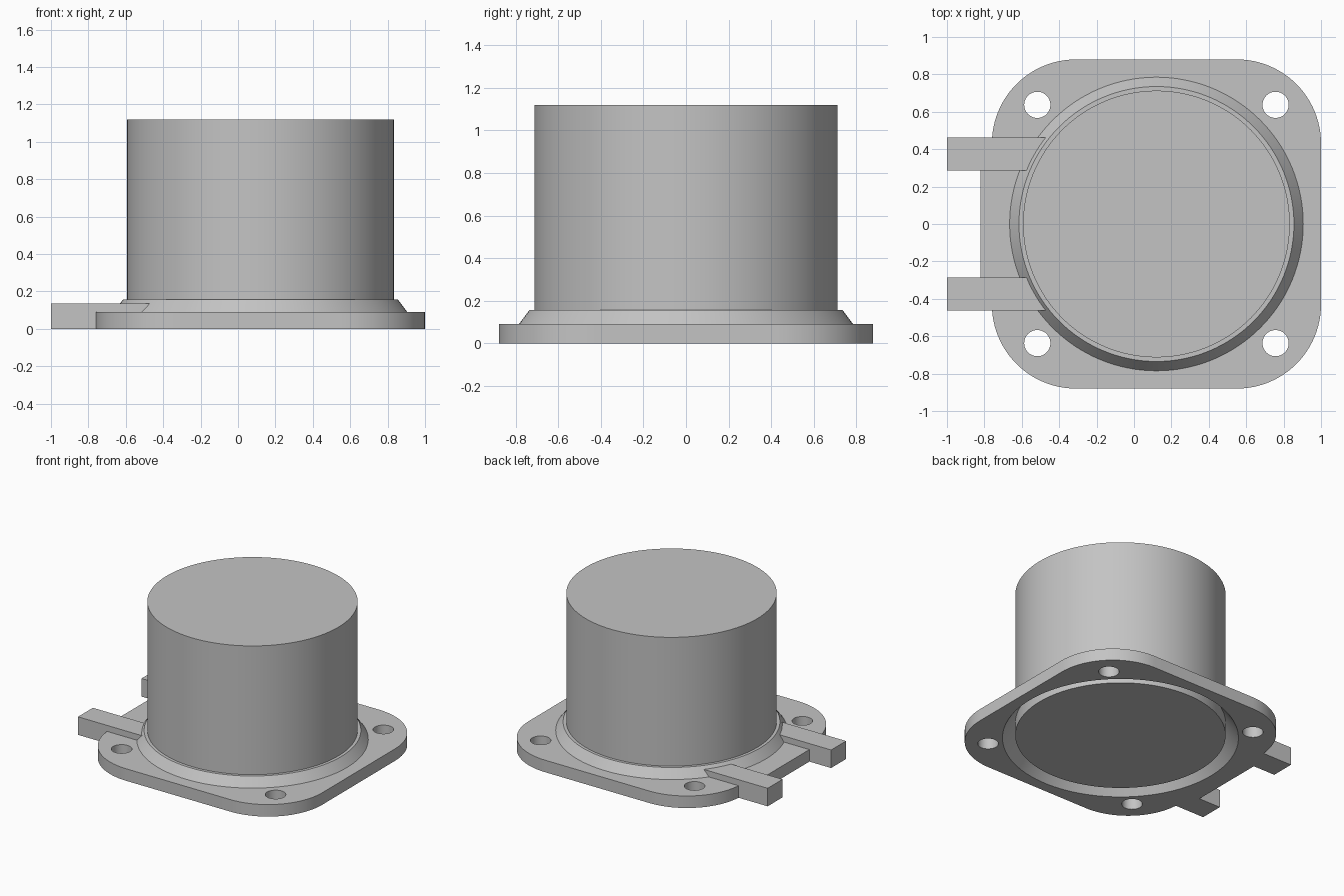
import bpy, bmesh, math

if "Cube" in bpy.data.objects:
    bpy.data.objects.remove(bpy.data.objects["Cube"], do_unlink=True)

CX = 0.12          # axis of the can
HALF = 0.88        # half width of the flange plate
CORNER = 0.45      # flange corner radius
PLATE_TOP = 0.09

grey = bpy.data.materials.new("plain grey")
grey.use_nodes = True
colour = (0.55, 0.55, 0.55, 1)
grey.diffuse_color = colour
grey.node_tree.nodes["Principled BSDF"].inputs["Base Color"].default_value = colour


def finish(name, bm):
    bmesh.ops.recalc_face_normals(bm, faces=bm.faces)
    mesh = bpy.data.meshes.new(name)
    bm.to_mesh(mesh)
    bm.free()
    mesh.materials.append(grey)
    obj = bpy.data.objects.new(name, mesh)
    bpy.context.collection.objects.link(obj)
    return obj


def prism(name, outline, z0, z1):
    bm = bmesh.new()
    face = bm.faces.new([bm.verts.new((x, y, z0)) for x, y in outline])
    top = bmesh.ops.extrude_face_region(bm, geom=[face])
    verts = [v for v in top["geom"] if isinstance(v, bmesh.types.BMVert)]
    bmesh.ops.translate(bm, verts=verts, vec=(0, 0, z1 - z0))
    return finish(name, bm)


def box(name, x0, x1, y0, y1, z0, z1):
    return prism(name, [(x0, y0), (x1, y0), (x1, y1), (x0, y1)], z0, z1)


def frustum(name, x, y, r0, r1, z0, z1, sides=128):
    bm = bmesh.new()
    bmesh.ops.create_cone(bm, cap_ends=True, segments=sides, radius1=r0,
                          radius2=r1, depth=z1 - z0)
    bmesh.ops.translate(bm, verts=bm.verts, vec=(x, y, (z0 + z1) / 2))
    return finish(name, bm)


def combine(target, tool, operation):
    mod = target.modifiers.new(operation.lower(), "BOOLEAN")
    mod.operation, mod.object, mod.solver = operation, tool, "EXACT"
    bpy.context.view_layer.update()
    select(target)
    bpy.ops.object.modifier_apply(modifier=mod.name)
    bpy.data.objects.remove(tool, do_unlink=True)


def select(obj):
    bpy.ops.object.select_all(action="DESELECT")
    obj.select_set(True)
    bpy.context.view_layer.objects.active = obj


# Flange plate with rounded corners
outline = []
inner = HALF - CORNER
for k, (sx, sy) in enumerate([(1, 1), (-1, 1), (-1, -1), (1, -1)]):
    for i in range(25):
        a = math.radians(90 * (k + i / 24))
        outline.append((CX + sx * inner + CORNER * math.cos(a),
                        sy * inner + CORNER * math.sin(a)))
flange = prism("flange", outline, 0, PLATE_TOP)

# Tab between the arms, the two arms and the sloping collar
combine(flange, box("tab", -0.82, -0.5, -0.35, 0.35, 0, PLATE_TOP), "UNION")
for side in (1, -1):
    y0, y1 = sorted((side * 0.287, side * 0.463))
    combine(flange, box("arm", -1, -0.45, y0, y1, 0, 0.135), "UNION")
slope = 0.745
combine(flange, frustum("collar", CX, 0, 0.785 + slope * 0.04, 0.735,
                        0.05, 0.157), "UNION")

# Flared opening underneath and the four bolt holes
combine(flange, frustum("flare", CX, 0, 0.80 + slope * 0.05,
                        0.80 - slope * 0.125, -0.05, 0.125), "DIFFERENCE")
for sx in (1, -1):
    for sy in (1, -1):
        combine(flange, frustum("hole", CX + sx * 0.637, sy * 0.637, 0.07,
                                0.07, -0.1, 0.3, 48), "DIFFERENCE")

# Plain cylindrical can standing in the collar
can = frustum("can", CX, 0, 0.713, 0.713, 0.02, 1.12)

for obj in (flange, can):
    select(obj)
    bpy.ops.object.shade_smooth_by_angle(angle=math.radians(30))
